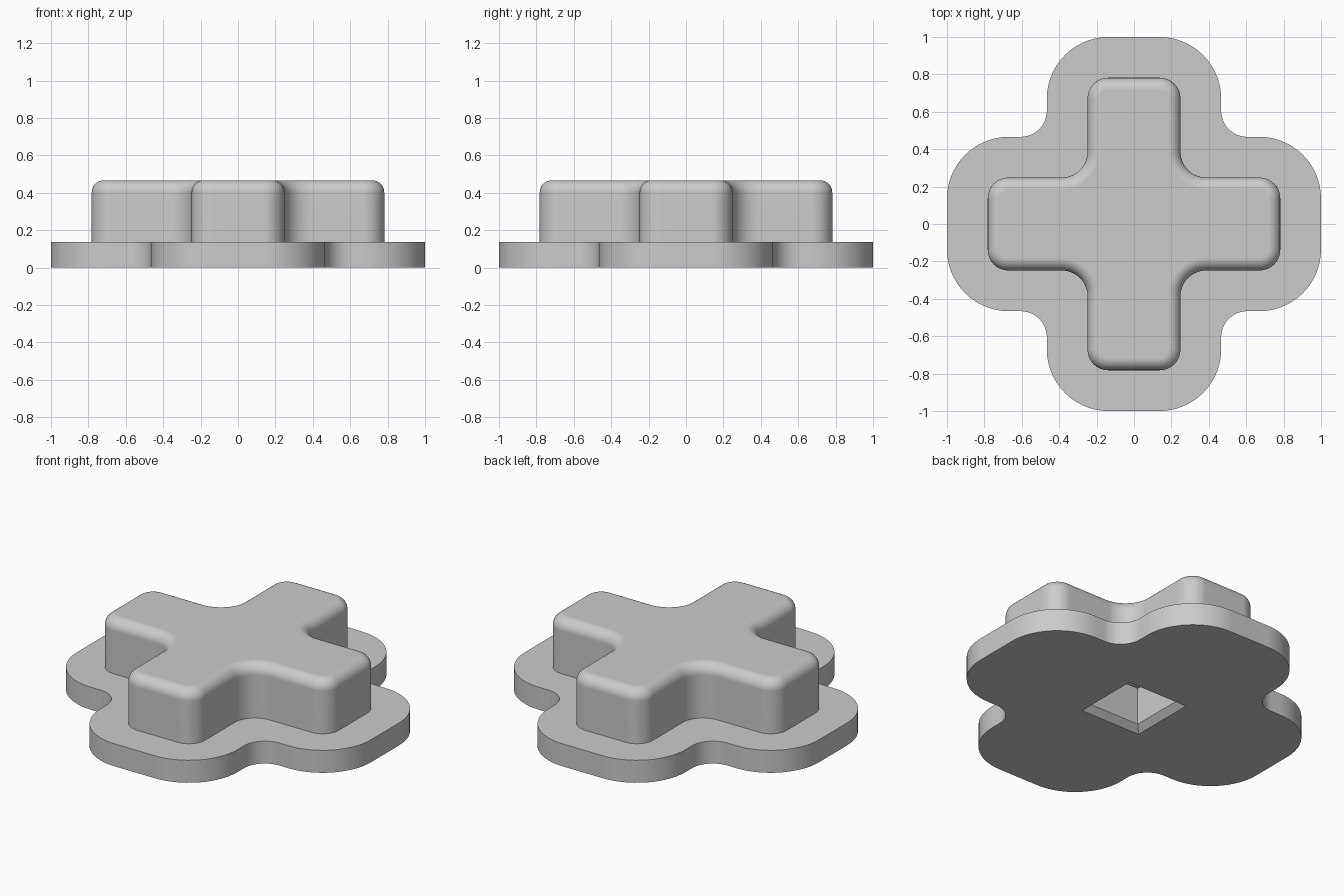
import bpy, bmesh
from math import sin, cos, pi, radians

old = bpy.data.objects.get("Cube")
if old:
    bpy.data.objects.remove(old, do_unlink=True)

grey = bpy.data.materials.new("plain_grey")
grey.use_nodes = True
grey.diffuse_color = (0.6, 0.6, 0.6, 1)
grey.node_tree.nodes["Principled BSDF"].inputs["Base Color"].default_value = (0.6, 0.6, 0.6, 1)


def arc(cx, cy, r, start, end, steps=14):
    angles = [radians(start + (end - start) * i / steps) for i in range(steps + 1)]
    return [(cx + r * cos(a), cy + r * sin(a)) for a in angles]


def cross_outline(length, width, tip_r, inner_r):
    """Plus shape with rounded tips and filleted inner corners."""
    tip, side = length - tip_r, width - tip_r
    quarter = (arc(tip, -side, tip_r, -90, 0) + arc(tip, side, tip_r, 0, 90)
               + arc(width + inner_r, width + inner_r, inner_r, 270, 180))
    points = []
    for _ in range(4):
        points += quarter
        quarter = [(-y, x) for x, y in quarter]
    return points


def square(half):
    return [(half, -half), (half, half), (-half, half), (-half, -half)]


def loft(name, layers):
    """Join stacked outlines of equal point count into a closed solid."""
    bm = bmesh.new()
    rings = [[bm.verts.new((x, y, z)) for x, y in outline] for outline, z in layers]
    for low, high in zip(rings, rings[1:]):
        for i in range(len(low)):
            j = (i + 1) % len(low)
            bm.faces.new((low[i], low[j], high[j], high[i]))
    bm.faces.new(rings[0][::-1])
    bm.faces.new(rings[-1])
    mesh = bpy.data.meshes.new(name)
    bm.to_mesh(mesh)
    bm.free()
    mesh.materials.append(grey)
    obj = bpy.data.objects.new(name, mesh)
    bpy.context.collection.objects.link(obj)
    return obj


def combine(target, other, operation):
    mod = target.modifiers.new(operation.lower(), "BOOLEAN")
    mod.operation, mod.object, mod.solver = operation, other, "EXACT"
    bpy.context.view_layer.objects.active = target
    bpy.ops.object.modifier_apply(modifier=mod.name)
    bpy.data.objects.remove(other, do_unlink=True)


# Flat base flange
flange = cross_outline(1.0, 0.466, 0.33, 0.14)
button = loft("cross_button", [(flange, 0), (flange, 0.138)])

# Raised cross with a rounded top edge
top, bevel, steps = 0.467, 0.065, 8
layers = [(cross_outline(0.782, 0.248, 0.11, 0.14), 0.06)]
for i in range(steps + 1):
    a = pi / 2 * i / steps
    d = bevel * (1 - cos(a))
    layers.append((cross_outline(0.782 - d, 0.248 - d, 0.11 - d, 0.14 + d),
                   top - bevel + bevel * sin(a)))
combine(button, loft("raised_cross", layers), "UNION")

# Square socket underneath, with a chamfered mouth
half, chamfer = 0.205, 0.036
socket = loft("socket_cutter", [(square(half + chamfer), -chamfer),
                                (square(half - chamfer), chamfer),
                                (square(half - chamfer), 0.265)])
socket.hide_render = True
combine(button, socket, "DIFFERENCE")

# Smooth curves, flat faces kept crisp
bpy.ops.object.select_all(action="DESELECT")
button.select_set(True)
bpy.context.view_layer.objects.active = button
bpy.ops.object.shade_smooth_by_angle(angle=radians(30))
normals = button.modifiers.new("flat_face_normals", "WEIGHTED_NORMAL")
normals.keep_sharp = True
